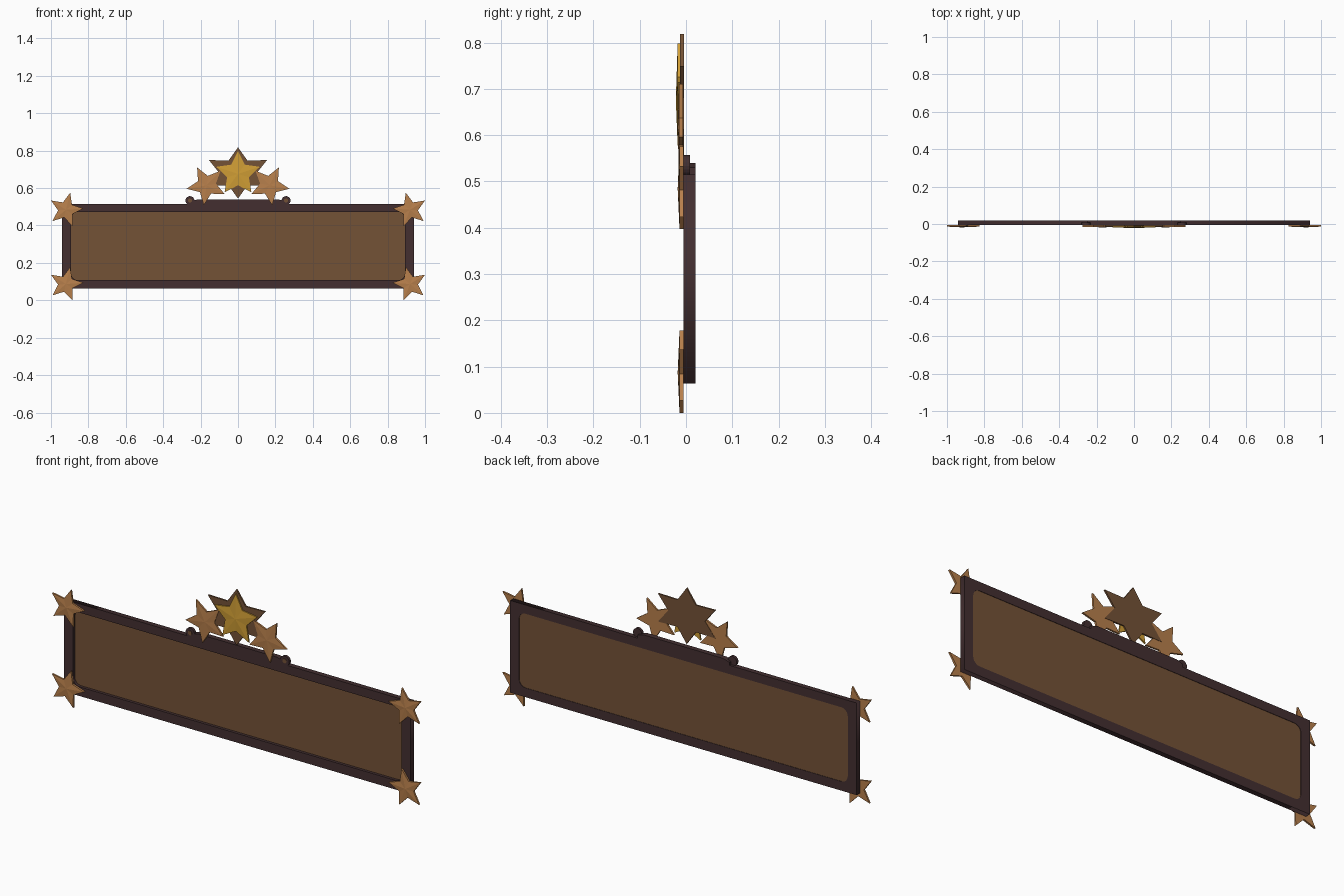
import bpy, bmesh, math
from math import sin, cos, pi, radians

if "Cube" in bpy.data.objects:
    bpy.data.objects.remove(bpy.data.objects["Cube"])


def material(name, rgb):
    m = bpy.data.materials.new(name)
    m.diffuse_color = (*rgb, 1)
    m.use_nodes = True
    m.node_tree.nodes["Principled BSDF"].inputs["Base Color"].default_value = m.diffuse_color
    return m


DARK = material("dark_wood", (0.056, 0.028, 0.030))
BROWN = material("brown_wood", (0.175, 0.084, 0.037))
COPPER = material("copper", (0.48, 0.215, 0.072))
GOLD = material("gold", (0.64, 0.345, 0.036))


def add_object(name, bm, mat):
    bmesh.ops.recalc_face_normals(bm, faces=bm.faces)
    me = bpy.data.meshes.new(name)
    bm.to_mesh(me)
    bm.free()
    me.materials.append(mat)
    ob = bpy.data.objects.new(name, me)
    bpy.context.collection.objects.link(ob)
    return ob


def prism(name, outline, y0, y1, mat, apex=None):
    """Extrude an x-z outline from y0 (front) to y1; apex = (x, y, z) makes a faceted front."""
    bm = bmesh.new()
    front = [bm.verts.new((x, y0, z)) for x, z in outline]
    back = [bm.verts.new((x, y1, z)) for x, z in outline]
    n = len(outline)
    tip = bm.verts.new(apex) if apex else None
    for i in range(n):
        j = (i + 1) % n
        bm.faces.new((front[i], front[j], back[j], back[i]))
        if tip:
            bm.faces.new((front[i], front[j], tip))
    if not tip:
        bm.faces.new(front)
    bm.faces.new(back)
    return add_object(name, bm, mat)


def star(name, cx, cz, rx, rz, points, angle, inner, y0, y1, mat, rise=0.0):
    pts = []
    for i in range(points * 2):
        a = radians(angle) + i * pi / points
        k = inner if i % 2 else 1
        pts.append((cx + rx * k * cos(a), cz + rz * k * sin(a)))
    prism(name, pts, y0, y1, mat, (cx, y0 - rise, cz) if rise else None)


def disc(name, cx, cz, r, y0, y1, mat, n=20):
    prism(name, [(cx + r * cos(2 * pi * i / n), cz + r * sin(2 * pi * i / n)) for i in range(n)],
          y0, y1, mat)


def rounded_rect(hx, z0, z1, r, n=6):
    pts = []
    for k, (x, z) in enumerate(((hx - r, z1 - r), (r - hx, z1 - r), (r - hx, z0 + r), (hx - r, z0 + r))):
        for i in range(n + 1):
            a = pi / 2 * (k + i / n)
            pts.append((x + r * cos(a), z + r * sin(a)))
    return pts


# Frame: sharp outside, rounded opening
outer = [(0.94, 0.515), (-0.94, 0.515), (-0.94, 0.063), (0.94, 0.063)]
opening = rounded_rect(0.892, 0.108, 0.472, 0.035)
cu = bpy.data.curves.new("frame_curve", 'CURVE')
cu.dimensions = '2D'
cu.fill_mode = 'BOTH'
cu.extrude = 0.0125
for loop in (outer, opening):
    sp = cu.splines.new('POLY')
    sp.points.add(len(loop) - 1)
    for p, (x, z) in zip(sp.points, loop):
        p.co = (x, z, 0, 1)
    sp.use_cyclic_u = True
tmp = bpy.data.objects.new("frame_curve", cu)
bpy.context.collection.objects.link(tmp)
bpy.context.view_layer.update()
me = bpy.data.meshes.new_from_object(tmp.evaluated_get(bpy.context.evaluated_depsgraph_get()))
bpy.data.objects.remove(tmp)
bm = bmesh.new()
bm.from_mesh(me)
bmesh.ops.remove_doubles(bm, verts=bm.verts, dist=1e-5)
for v in bm.verts:
    x, z, y = v.co
    v.co = (x, y + 0.0075, z)
add_object("frame", bm, DARK)

# Recessed panel
prism("panel", rounded_rect(0.893, 0.107, 0.473, 0.035), 0.009, 0.018, BROWN)

# Crest rail on top of the frame
prism("crest_rail", [(-0.25, 0.513), (0.25, 0.513), (0.25, 0.530), (0.215, 0.540),
                     (-0.215, 0.540), (-0.25, 0.530)], -0.005, 0.02, DARK)

# Mirrored knobs, corner stars and crest side stars
for s, side in ((-1, "left"), (1, "right")):
    disc(f"knob_{side}", s * 0.257, 0.533, 0.024, -0.005, 0.009, DARK)
    disc(f"knob_cap_{side}", s * 0.257, 0.533, 0.011, -0.007, -0.004, BROWN, 12)
    for level, z in (("bottom", 0.087), ("top", 0.484)):
        star(f"corner_star_{level}_{side}", s * 0.920, z, -s * 0.094, 0.094, 5, 76, 0.45,
             -0.014, -0.005, COPPER, 0.004)
    star(f"crest_star_{side}", s * 0.168, 0.615, -s * 0.108, 0.108, 5, 118, 0.47,
         -0.015, -0.006, COPPER, 0.003)

# Centre: wide six-pointed backing with a gold star in front
star("backing_star", 0, 0.681, 0.179, 0.137, 6, 90, 0.56, -0.0125, -0.0045, BROWN)
star("gold_star", 0, 0.676, 0.122, 0.122, 5, 90, 0.5, -0.018, -0.011, GOLD, 0.004)
